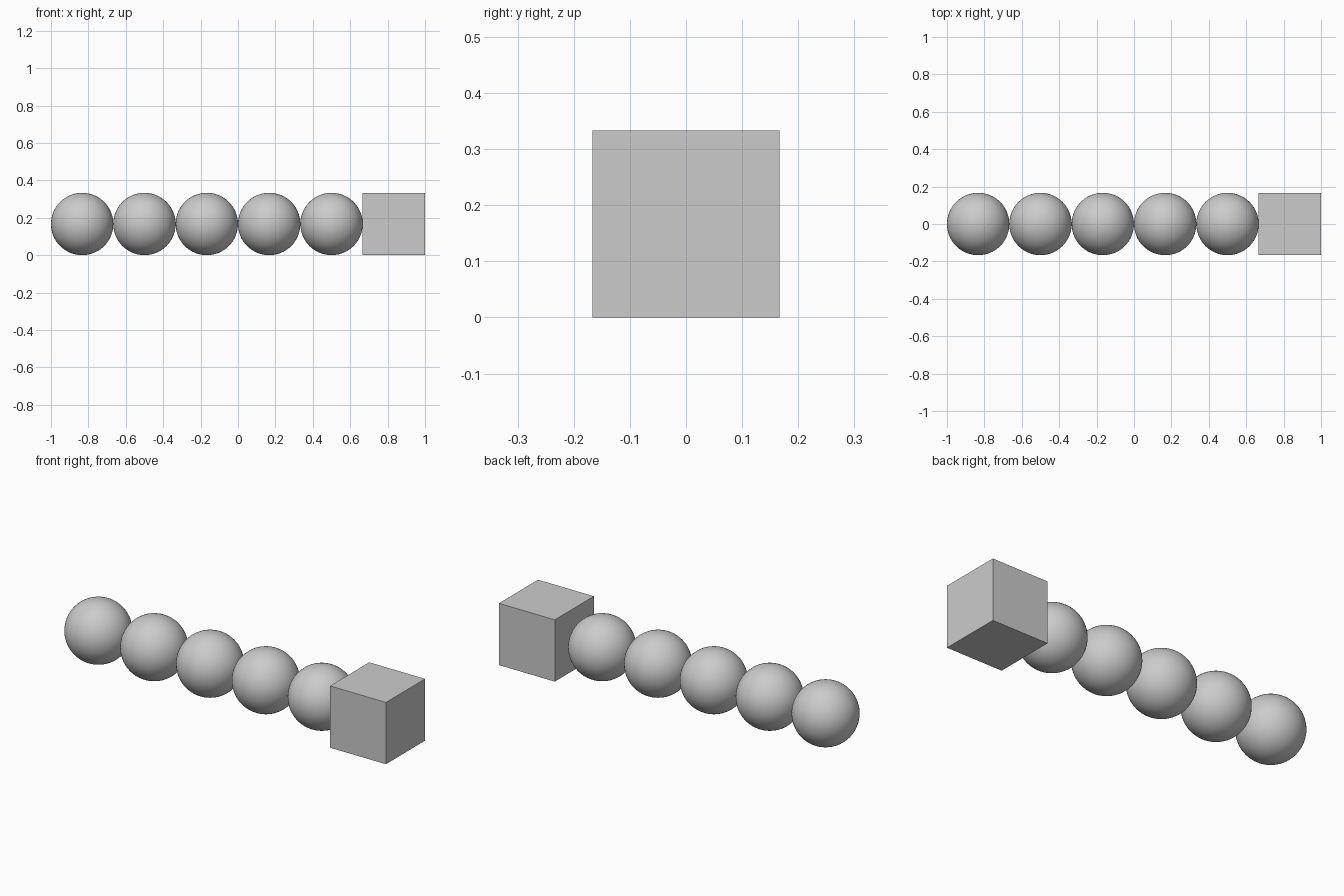
import bpy

if "Cube" in bpy.data.objects:
    bpy.data.objects.remove(bpy.data.objects["Cube"])

SIZE = 1 / 3          # diameter of each sphere and edge of the cube
R = SIZE / 2
COUNT = 5

# row of touching spheres
for i in range(COUNT):
    bpy.ops.mesh.primitive_uv_sphere_add(
        segments=64, ring_count=32, radius=R,
        location=(-1 + R + i * SIZE, 0, R))
    ball = bpy.context.object
    ball.name = f"sphere_{i + 1}"
    bpy.ops.object.shade_smooth()

# cube closing the row at the right end
bpy.ops.mesh.primitive_cube_add(size=SIZE, location=(1 - R, 0, R))
bpy.context.object.name = "end_cube"
